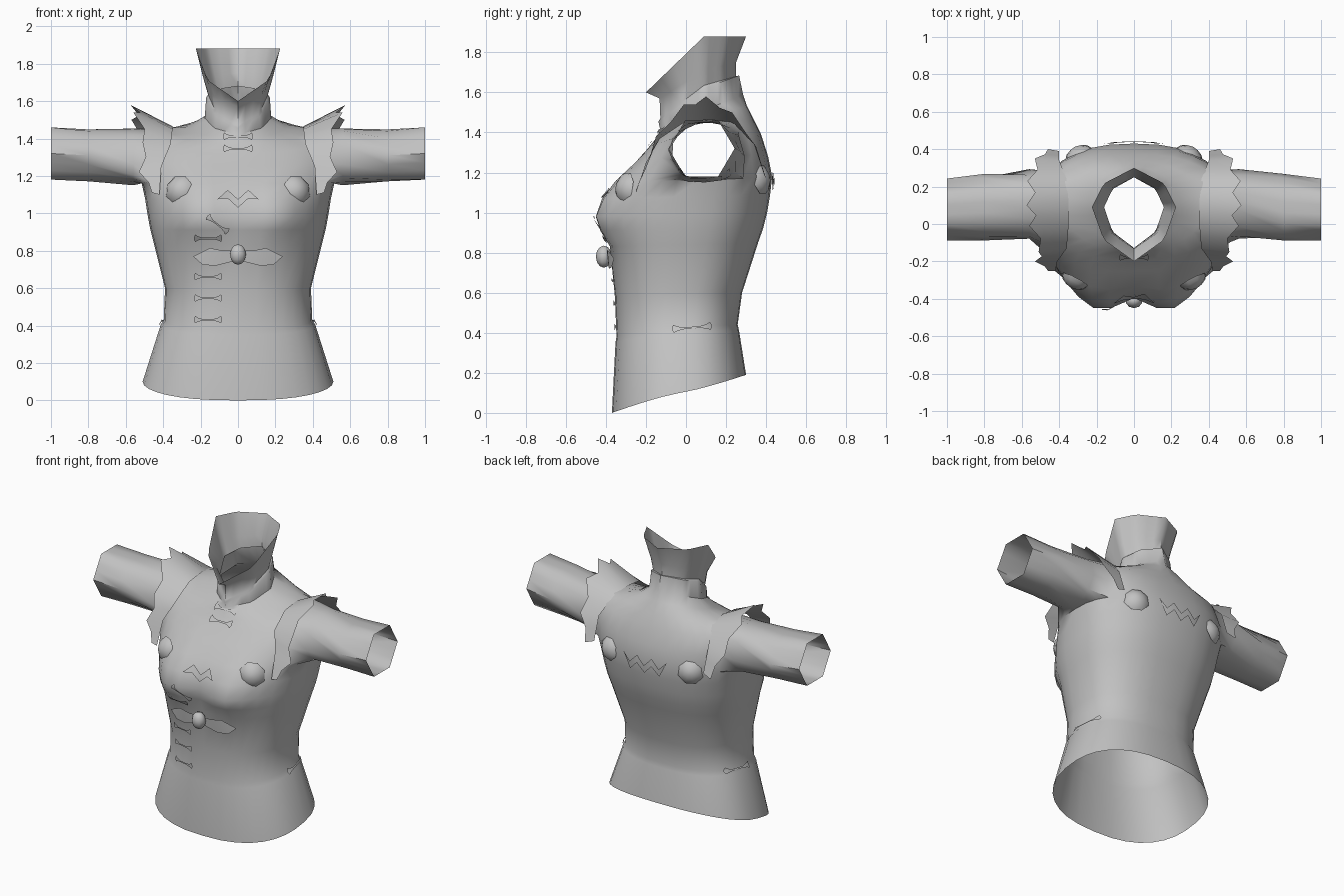
import bpy, bmesh, math
from mathutils import Vector
from mathutils.bvhtree import BVHTree

if "Cube" in bpy.data.objects:
    bpy.data.objects.remove(bpy.data.objects["Cube"])

grey = bpy.data.materials.new("cloth_grey")
grey.diffuse_color = (0.54, 0.54, 0.54, 1)
grey.use_nodes = True
grey.node_tree.nodes["Principled BSDF"].inputs["Base Color"].default_value = grey.diffuse_color


def finish(name, bm, angle=40):
    me = bpy.data.meshes.new(name)
    bm.to_mesh(me)
    ob = bpy.data.objects.new(name, me)
    bpy.context.collection.objects.link(ob)
    me.materials.append(grey)
    bpy.ops.object.select_all(action='DESELECT')
    ob.select_set(True)
    bpy.context.view_layer.objects.active = ob
    bpy.ops.object.shade_smooth_by_angle(angle=math.radians(angle))
    return ob


# Garment rings: half width, side z, front y, front z, back y, back z
TORSO = [
    (.51, .10, -.37, .00, .30, .19),
    (.413, .405, -.352, .35, .265, .41),
    (.397, .43, -.347, .38, .258, .44),
    (.39, .60, -.355, .58, .28, .60),
    (.45, .84, -.367, .83, .36, .85),
    (.47, .92, -.37, .91, .385, .92),
    (.483, .99, -.365, .98, .405, 1.0),
    (.497, 1.08, -.355, 1.07, .42, 1.09),
]
SHOULDERS = [
    (.515, 1.16, -.325, 1.16, .43, 1.18),
    (.52, 1.30, -.25, 1.25, .41, 1.28),
    (.48, 1.42, -.19, 1.32, .375, 1.39),
    (.38, 1.455, -.15, 1.37, .34, 1.46),
    (.25, 1.465, -.135, 1.40, .305, 1.53),
]
COLLAR = [
    (.178, 1.51, -.13, 1.42, .285, 1.59),
    (.17, 1.62, -.138, 1.455, .265, 1.685),
    (.16, 1.635, -.128, 1.47, .25, 1.68),
    (.182, 1.71, -.132, 1.57, .25, 1.75),
    (.225, 1.88, -.20, 1.60, .30, 1.88),
]
RINGS = TORSO + SHOULDERS + COLLAR
SEGS = 32
ARM_LOW = len(TORSO)
ARM_HIGH, ARM_SPAN = ARM_LOW + 3, 3


def ring_point(ring, i):
    w, zs, yf, zf, yb, zb = ring
    yc = min(.09, max(-.03, .14 * (zs - .75)))
    t = math.tau * i / SEGS
    c, s = math.cos(t), math.sin(t)
    ye, ze = (yf, zf) if c > 0 else (yb, zb)
    if ring in COLLAR:                             # angular, pointed sections
        v = math.asin(min(1, abs(s))) / (math.pi / 2)
        f = v / .4 * .72 if v < .4 else .72 + (v - .4) / .6 * .28
        return (math.copysign(w * f, s), yc + (ye - yc) * (1 - v), zs + (ze - zs) * (1 - v))
    p = .83 if zs < 1.43 else 1
    x = w * math.copysign(abs(s) ** p, s)
    y = yc + (ye - yc) * abs(c) ** p
    z = zs + (ze - zs) * abs(c)
    if c > 0.05:                                   # bust
        sz = .085 if z < .98 else .12
        y -= .11 * math.exp(-((abs(x) - .2) / .125) ** 2 / 2 - ((z - .98) / sz) ** 2 / 2)
    return (x, y, z)


bm = bmesh.new()
rows = [[bm.verts.new(ring_point(r, i)) for i in range(SEGS)] for r in RINGS]
for k in range(len(rows) - 1):
    for i in range(SEGS):
        side = min(abs(i + .5 - SEGS / 4), abs(i + .5 - 3 * SEGS / 4))
        if ARM_LOW <= k < ARM_HIGH and side < ARM_SPAN:
            continue                               # armhole
        j = (i + 1) % SEGS
        bm.faces.new((rows[k][i], rows[k][j], rows[k + 1][j], rows[k + 1][i]))

# Sleeves grow out of the armhole into a hexagon: x, centre y, centre z, y radius, z radius
SLEEVE = [(.56, .105, 1.302, .19, .152), (.8, .09, 1.31, .178, .15), (1.0, .078, 1.32, .165, .161)]
for sx, mid in ((1, SEGS // 4), (-1, 3 * SEGS // 4)):
    a, b = mid - ARM_SPAN, mid + ARM_SPAN
    loop = [rows[ARM_LOW][i] for i in range(a, b)]
    loop += [rows[k][b] for k in range(ARM_LOW, ARM_HIGH)]
    loop += [rows[ARM_HIGH][i] for i in range(b, a, -1)]
    loop += [rows[k][a] for k in range(ARM_HIGH, ARM_LOW, -1)]
    angles = [math.atan2((v.co.z - 1.31) / .15, (v.co.y - .07) / .21) for v in loop]
    step = math.tau / len(loop)
    first = round(angles[0] / step)
    even = [(first + sx * i) * step for i in range(len(loop))]
    prev = loop
    for n, (x, yc, zc, ry, rz) in enumerate(SLEEVE):
        new = []
        for t in (even if n else angles):
            hexr = math.cos(math.pi / 6) / math.cos(t % (math.pi / 3) - math.pi / 6)
            r = 1 + (hexr - 1) * n / 2
            new.append(bm.verts.new((sx * x, yc + ry * r * math.cos(t), zc + rz * r * math.sin(t))))
        for i in range(len(loop)):
            j = (i + 1) % len(loop)
            bm.faces.new((prev[i], prev[j], new[j], new[i]))
        prev = new
bmesh.ops.recalc_face_normals(bm, faces=bm.faces)
tree = BVHTree.FromBMesh(bm)
finish("jacket_body", bm, 50)

AXES = {"front": (0, 1, 0), "back": (0, -1, 0), "right": (-1, 0, 0), "left": (1, 0, 0)}


def drape(u, z, face, lift):
    """Point on the garment reached from one side."""
    d = Vector(AXES[face])
    o = Vector((u, 0, z)) if d.y else Vector((0, u, z))
    hit = tree.ray_cast(o - d * 3, d)[0]
    return (hit if hit else o) - d * lift


def plate(name, pts, face="front", lift=.01):
    bm = bmesh.new()
    f = bm.faces.new([bm.verts.new(drape(u, z, face, lift)) for u, z in pts])
    f.normal_update()
    if f.normal.dot(Vector(AXES[face])) > 0:
        f.normal_flip()
    bmesh.ops.triangulate(bm, faces=[f])
    finish(name, bm)


# Toggle fastenings
def toggle(name, cx, cz, w, tilt=0, face="front"):
    half = [(.5, .006), (.46, .022), (.36, .012), (.2, .005)]
    top = [(-u, z) for u, z in half] + half[::-1]
    c, s = math.cos(tilt), math.sin(tilt)
    pts = [(u * w, z) for u, z in top] + [(u * w, -z * .8) for u, z in top[::-1]]
    plate(name, [(cx + u * c - z * s, cz + u * s + z * c) for u, z in pts], face, .012)


for z in (.43, .545, .66, .865):
    toggle("front_toggle", -.16, z, .15)
toggle("slanted_toggle", -.11, .94, .14, -.65)
for z in (1.41, 1.345):
    toggle("neck_toggle", 0, z, .16)
for face in ("left", "right"):
    toggle("belt_toggle", .03, .425, .2, .08, face)


# Zigzag emblems on chest and back
def zigzag(name, width, z, depth, rise, teeth, face):
    us = [width * (i / teeth - .5) for i in range(teeth + 1)]
    top = [(u, z + (rise if i % 2 else 0)) for i, u in enumerate(us)]
    low = [(u, v - depth) for u, v in top[1:-1]]
    plate(name, top + low[::-1], face, .015)


zigzag("chest_zigzag", .22, 1.075, .045, .05, 4, "front")
zigzag("back_zigzag", .32, 1.21, .05, -.055, 6, "back")

# Winged clasp with a gem
WING = [(.02, .80), (.08, .80), (.15, .815), (.24, .77), (.19, .725), (.12, .72), (.02, .745)]
for s in (-1, 1):
    plate("clasp_wing", [(s * u, z) for u, z in WING], lift=.02)
bm = bmesh.new()
bmesh.ops.create_uvsphere(bm, u_segments=10, v_segments=6, radius=1)
for v in bm.verts:
    v.co = Vector((v.co.x * .045, v.co.y * .04 - .41, v.co.z * .055 + .78))
finish("clasp_gem", bm, 60)


# Faceted rosettes
def rosette(name, x, z, face):
    d = -1 if face == "front" else 1
    base = drape(x, z, face, 0)
    q = Vector((x * .8, d * .5, .1)).to_track_quat('Z', 'Y')
    bm = bmesh.new()
    prev = None
    for r, h in ((.082, -.012), (.066, .01), (.035, .027), (.012, .033)):
        ring = []
        for i in range(8):
            t = math.tau * (i + .5) / 8
            ring.append(bm.verts.new(base + q @ Vector((r * math.cos(t), r * math.sin(t), h))))
        if prev:
            for i in range(8):
                j = (i + 1) % 8
                bm.faces.new((prev[i], prev[j], ring[j], ring[i]))
        prev = ring
    bm.faces.new(prev)
    finish(name, bm, 50)


for s in (-1, 1):
    rosette("chest_rosette", s * .32, 1.125, "front")
    rosette("back_rosette", s * .30, 1.17, "back")

# Jagged shoulder trims: inner edge and flared outer edge, front to back
INNER = [(.42, -.25, 1.10), (.41, -.20, 1.25), (.36, -.13, 1.37), (.35, -.01, 1.45),
         (.35, .12, 1.465), (.36, .24, 1.445), (.40, .34, 1.34), (.40, .39, 1.19)]
OUTER = [(.46, -.25, 1.11), (.53, -.20, 1.22), (.51, -.15, 1.38), (.56, -.01, 1.54),
         (.575, .10, 1.58), (.57, .23, 1.50), (.53, .35, 1.33), (.46, .40, 1.17)]
for s in (-1, 1):
    bm = bmesh.new()
    prev = None
    for n in range(2 * len(INNER) - 1):
        k = min(n // 2, len(INNER) - 2)
        a, b = (Vector(e[k]).lerp(Vector(e[k + 1]), n / 2 - k) for e in (INNER, OUTER))
        b = a.lerp(b, .8 if n % 2 else 1)          # notch every other point
        pair = [bm.verts.new((s * p.x, p.y, p.z)) for p in (a, b)]
        if prev:
            quad = [prev[0], prev[1], pair[1], pair[0]]
            bm.faces.new(quad if s < 0 else quad[::-1])
        prev = pair
    finish("shoulder_trim", bm, 60)
